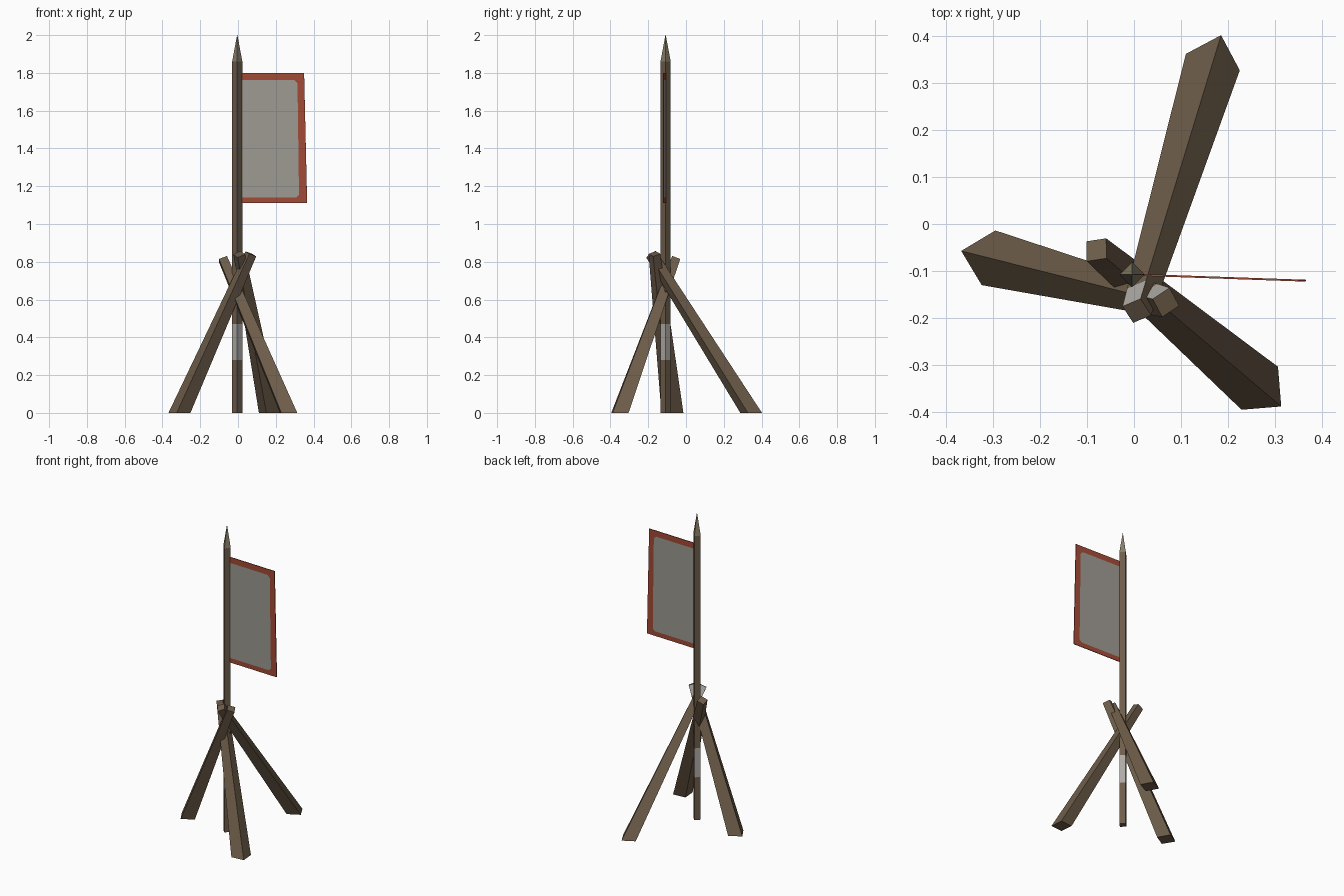
import bpy, bmesh
from mathutils import Vector

if "Cube" in bpy.data.objects:
    bpy.data.objects.remove(bpy.data.objects["Cube"])


def material(name, rgb):
    m = bpy.data.materials.new(name)
    m.diffuse_color = (*rgb, 1)
    m.use_nodes = True
    m.node_tree.nodes["Principled BSDF"].inputs["Base Color"].default_value = m.diffuse_color
    return m


WOOD = material("brown wood", (0.155, 0.109, 0.068))
CUT = material("sharpened wood", (0.24, 0.205, 0.135))
PALE = material("pale wood", (0.42, 0.40, 0.37))
CLOTH = material("grey cloth", (0.34, 0.32, 0.285))
RED = material("red border", (0.36, 0.068, 0.037))


def finish(bm, name, mats):
    bmesh.ops.recalc_face_normals(bm, faces=bm.faces)
    mesh = bpy.data.meshes.new(name)
    bm.to_mesh(mesh)
    bm.free()
    for m in mats:
        mesh.materials.append(m)
    ob = bpy.data.objects.new(name, mesh)
    bpy.context.collection.objects.link(ob)
    return ob


def loft(bm, rings):
    """Skin four-sided rings; returns the side faces per section."""
    vs = [[bm.verts.new(p) for p in r] for r in rings]
    sections = []
    for a, b in zip(vs, vs[1:]):
        sections.append([bm.faces.new((a[i], a[(i + 1) % 4], b[(i + 1) % 4], b[i]))
                         for i in range(4)])
    bm.faces.new(vs[0][::-1])
    bm.faces.new(vs[-1])
    return sections


def diamond(c, u, v):
    return [c + u, c + v, c - u, c - v]


# Pole: square stake turned 45 degrees, pale band low down, pointed tip
bm = bmesh.new()
R = 0.027
rings = []
for z, r in ((0, R), (0.28, R), (0.47, R), (1.86, R), (2.0, 0.001)):
    rings.append(diamond(Vector((-0.004, -0.108, z)), Vector((r, 0, 0)), Vector((0, r, 0))))
for section, index in zip(loft(bm, rings), (0, 1, 0, 2)):
    for f in section:
        f.material_index = index
finish(bm, "pole", (WOOD, PALE, CUT))


# Legs: tapered square beams, cut flat on the ground, crossing at the pole
def leg(name, foot, top):
    foot, top = Vector((*foot, 0)), Vector(top)
    axis = (top - foot).normalized()
    out = Vector((-axis.x, -axis.y, 0)).normalized()
    side = Vector((0, 0, 1)).cross(out)
    up = side.cross(axis)
    if up.z < 0:
        up = -up
    low = diamond(foot, out * 0.06, side * 0.06)
    high = diamond(top, up * 0.032, side * 0.032)
    mid = [a.lerp(b, 0.93) for a, b in zip(low, high)]
    bm = bmesh.new()
    tip = loft(bm, [low, mid, high])[1]
    bm.normal_update()
    # worn patch on the tip faces turned up and to the back left
    for f in tip:
        n = f.normal
        if n.z > 0 and n.y > 0.2 and n.x < 0.3:
            f.material_index = 1
    finish(bm, name, (WOOD, PALE))


leg("back_leg", (0.168, 0.345), (0.006, -0.185, 0.84))
leg("left_leg", (-0.31, -0.072), (0.068, -0.167, 0.842))
leg("front_right_leg", (0.268, -0.35), (-0.08, -0.055, 0.815))

# Flag: grey cloth with a red border on three sides
bm = bmesh.new()


def flag_points(pts):
    return [bm.verts.new((x, -0.108 - 0.035 * x, z)) for x, z in pts]


o = flag_points([(0.0, 1.11), (0.366, 1.11), (0.35, 1.80), (0.0, 1.80)])
i = flag_points([(0.0, 1.14), (0.307, 1.14), (0.323, 1.155),
                 (0.315, 1.745), (0.299, 1.762), (0.0, 1.762)])
for f in ((o[0], o[1], i[1], i[0]), (o[1], i[2], i[1]), (o[1], o[2], i[3], i[2]),
          (o[2], i[4], i[3]), (o[2], o[3], i[5], i[4])):
    bm.faces.new(f).material_index = 1
bm.faces.new(i)
flag = finish(bm, "flag", (CLOTH, RED))
mod = flag.modifiers.new("thickness", "SOLIDIFY")
mod.thickness = 0.004
mod.offset = 0
